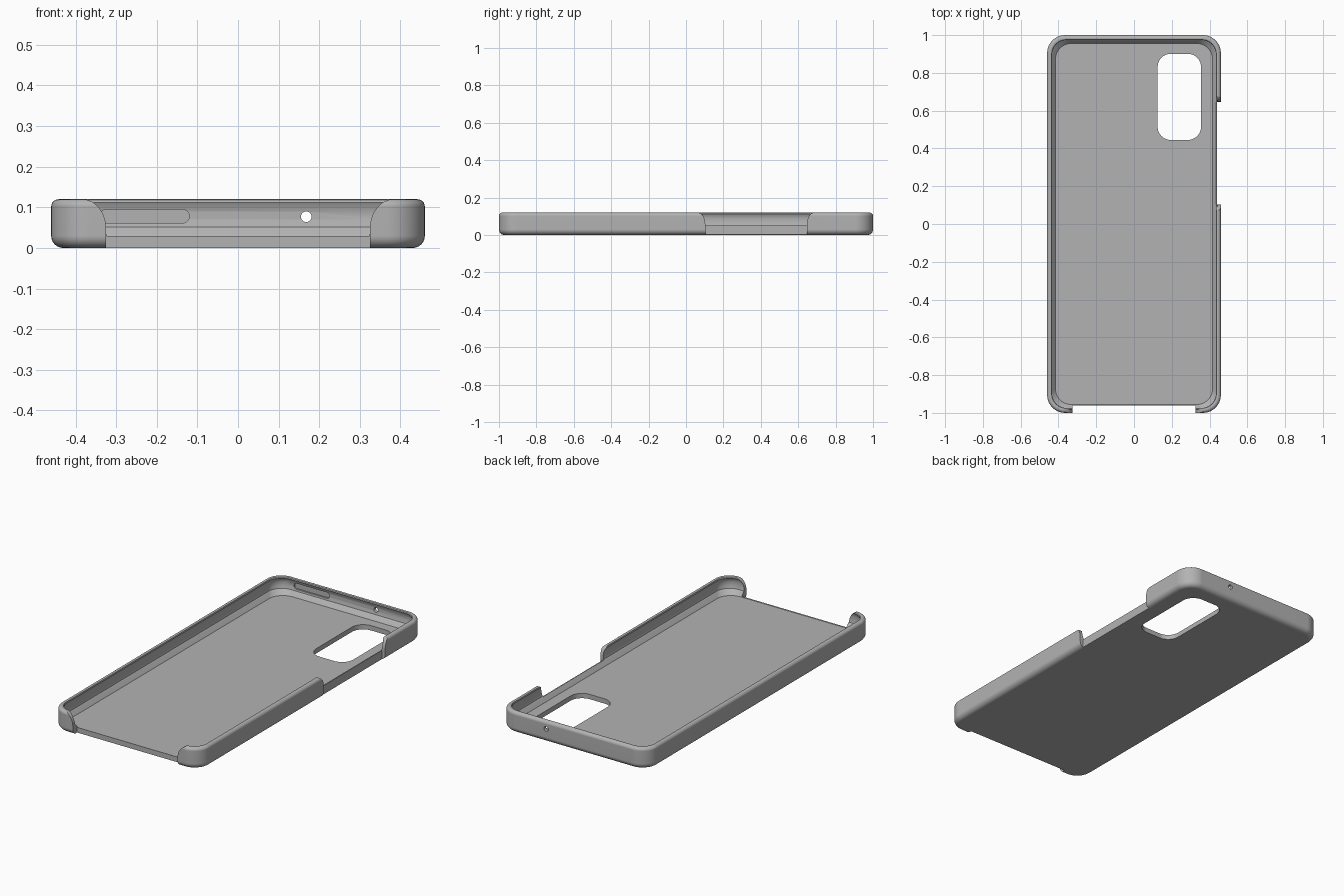
import bpy, bmesh, math
from mathutils import Vector

if "Cube" in bpy.data.objects:
    bpy.data.objects.remove(bpy.data.objects["Cube"])

HX, HY, TOP = 0.46, 1.0, 0.12

grey = bpy.data.materials.new("soft grey")
grey.use_nodes = True
colour = (0.45, 0.45, 0.45, 1)
grey.diffuse_color = colour
grey.node_tree.nodes["Principled BSDF"].inputs["Base Color"].default_value = colour


def arc(cx, cy, rx, ry, start, end, n=10):
    return [(cx + rx * math.cos(math.radians(start + (end - start) * i / n)),
             cy + ry * math.sin(math.radians(start + (end - start) * i / n)))
            for i in range(n + 1)]


def rounded_rect(cx, cy, hx, hy, r, n=10):
    pts = []
    for k, (sx, sy) in enumerate([(1, 1), (-1, 1), (-1, -1), (1, -1)]):
        pts += arc(cx + sx * (hx - r), cy + sy * (hy - r), r, r, 90 * k, 90 * k + 90, n)
    return pts


def mesh_object(name, bm):
    bmesh.ops.recalc_face_normals(bm, faces=bm.faces)
    mesh = bpy.data.meshes.new(name)
    bm.to_mesh(mesh)
    bm.free()
    obj = bpy.data.objects.new(name, mesh)
    bpy.context.collection.objects.link(obj)
    mesh.materials.append(grey)
    return obj


def loft(name, rings):
    bm = bmesh.new()
    loops = [[bm.verts.new(p) for p in ring] for ring in rings]
    for a, b in zip(loops, loops[1:]):
        for i in range(len(a)):
            j = (i + 1) % len(a)
            bm.faces.new((a[i], a[j], b[j], b[i]))
    bm.faces.new(loops[0])
    bm.faces.new(loops[-1])
    return mesh_object(name, bm)


def prism(name, pts, axis, lo, hi):
    # Extrude a flat outline along the x, y or z axis
    place = {"x": lambda u, v, t: (t, u, v),
             "y": lambda u, v, t: (u, t, v),
             "z": lambda u, v, t: (u, v, t)}[axis]
    return loft(name, [[place(u, v, t) for u, v in pts] for t in (lo, hi)])


def flared_gap(centre, half, flare, z_arc, z_low):
    # Opening whose upper ends leave rounded shoulders on the wall
    right = arc(half + flare, z_arc, flare, TOP + 0.001 - z_arc, 180, 90)
    right = [(half, z_low)] + right + [(half + flare, 0.2)]
    left = [(-u, v) for u, v in reversed(right)]
    return [(centre + u, v) for u, v in right + left]


# Shell cross-section as (inset, height, corner radius): outside, lip, inside
R = 0.095
profile = [(0.03 - dx, dz, R - 0.03 + dx)
           for dx, dz in arc(0, 0.03, 0.03, 0.03, -90, 0, 6)]
profile += [(0.018 - dx, dz, R - 0.018 + dx)
            for dx, dz in arc(0, TOP - 0.018, 0.018, 0.018, 0, 90, 6)]
profile += [(0.024, 0.118, 0.077), (0.026, 0.112, 0.077), (0.021, 0.102, 0.08),
            (0.018, 0.09, 0.08), (0.018, 0.07, 0.08), (0.022, 0.052, 0.08),
            (0.027, 0.049, 0.08), (0.044, 0.027, 0.085)]
case = loft("case_shell", [[(x, y, z) for x, y in rounded_rect(0, 0, HX - d, HY - d, r)]
                           for d, z, r in profile])

# Openings
cutters = [
    prism("camera_opening", rounded_rect(0.24, 0.673, 0.115, 0.228, 0.07), "z", -0.1, 0.2),
    prism("front_gap_outer", flared_gap(0, 0.325, 0.062, 0.05, -0.1), "y", -1.1, -0.962),
    prism("front_gap_inner", flared_gap(0, 0.324, 0.062, 0.05, 0.029), "y", -1.1, -0.93),
    prism("side_gap_outer", flared_gap(0.375, 0.272, 0.042, 0.06, -0.1), "x", 0.44, 0.6),
    prism("side_gap_inner", flared_gap(0.375, 0.271, 0.042, 0.06, 0.05), "x", 0.40, 0.6),
    prism("microphone_hole", rounded_rect(0.168, 0.077, 0.0131, 0.0131, 0.013, 6), "y", 0.9, 1.1),
    prism("inner_slot", rounded_rect(-0.23, 0.078, 0.11, 0.0165, 0.016, 6), "y", 0.9, 0.99),
]
bpy.context.view_layer.objects.active = case
for cutter in cutters:
    cutter.hide_render = True
    mod = case.modifiers.new(cutter.name, "BOOLEAN")
    mod.operation, mod.solver, mod.object = "DIFFERENCE", "EXACT", cutter
    bpy.ops.object.modifier_apply(modifier=mod.name)
    bpy.data.objects.remove(cutter)

# Smooth rounded edges, crisp openings
bpy.ops.object.select_all(action="DESELECT")
case.select_set(True)
bpy.ops.object.shade_smooth_by_angle(angle=math.radians(30))
weighted = case.modifiers.new("even_shading", "WEIGHTED_NORMAL")
weighted.keep_sharp = True
